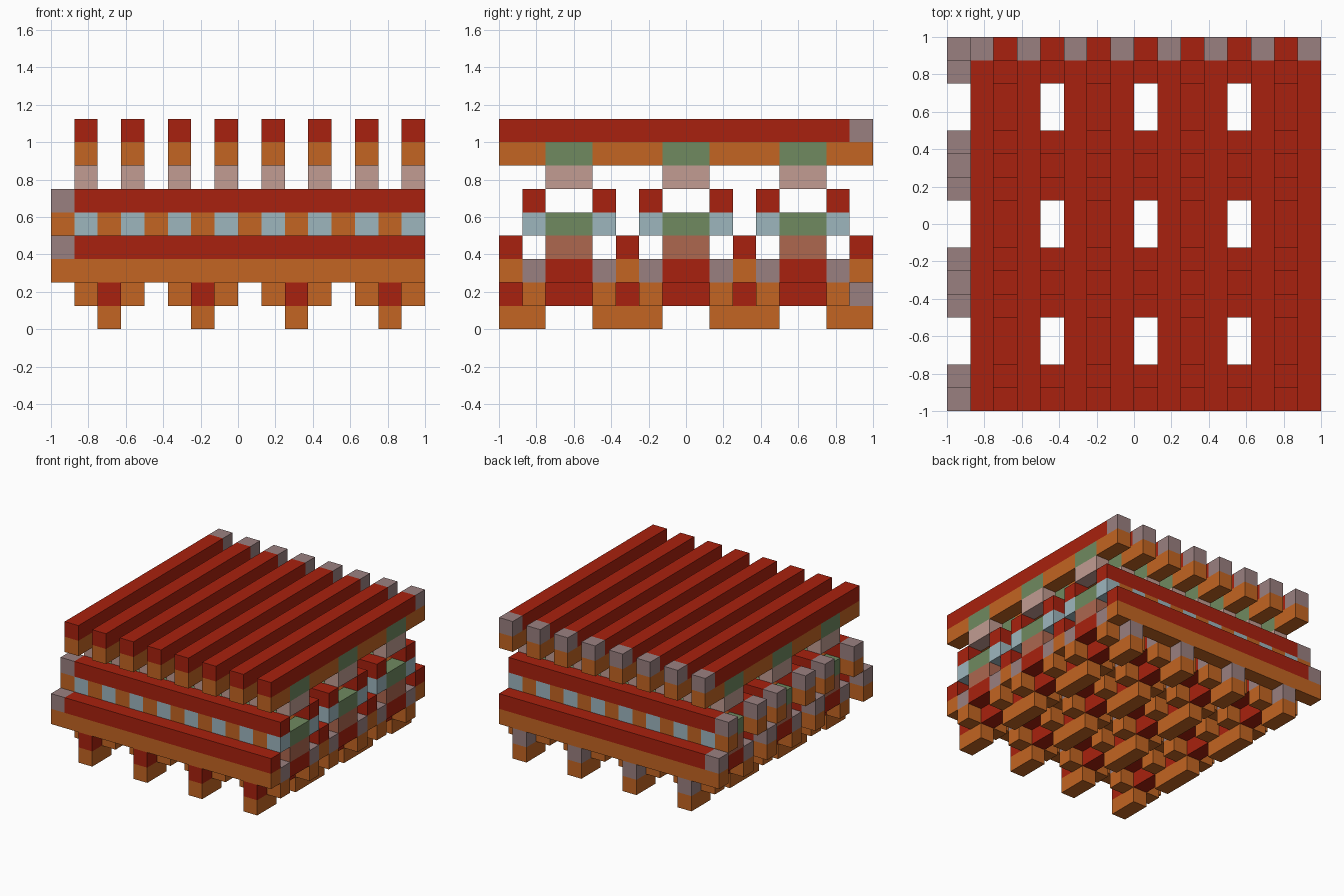
import bpy
import bmesh
from mathutils import Matrix, Vector

cube = bpy.data.objects.get("Cube")
if cube:
    bpy.data.objects.remove(cube, do_unlink=True)

CELL = 0.125   # one grid unit
N = 16         # units along each side


def linear(v):
    return v / 12.92 if v <= 0.04045 else ((v + 0.055) / 1.055) ** 2.4


def material(name, r, g, b):
    mat = bpy.data.materials.new(name)
    colour = [linear(c / 255) for c in (r, g, b)] + [1.0]
    mat.use_nodes = True
    mat.diffuse_color = colour
    bsdf = next(n for n in mat.node_tree.nodes if n.type == 'BSDF_PRINCIPLED')
    bsdf.inputs["Base Color"].default_value = colour
    return mat


MATS = {
    "red": material("brick red", 169, 33, 14),
    "orange": material("burnt orange", 195, 101, 34),
    "grey": material("mauve grey", 154, 128, 128),
    "blue": material("pale blue", 157, 182, 190),
    "green": material("sage green", 112, 138, 96),
    "pink": material("dusty pink", 194, 156, 146),
    "clay": material("clay brown", 173, 103, 79),
}


def build(name, boxes):
    """One object from boxes of (colour, start cell, size in cells)."""
    bm = bmesh.new()
    colours = []
    for colour, start, size in boxes:
        if colour not in colours:
            colours.append(colour)
        centre = Vector(start) + Vector(size) / 2 - Vector((N / 2, N / 2, 0))
        mat = Matrix.Translation(centre * CELL) @ Matrix.Diagonal((*(Vector(size) * CELL), 1))
        verts = bmesh.ops.create_cube(bm, size=1, matrix=mat)["verts"]
        for face in {f for v in verts for f in v.link_faces}:
            face.material_index = colours.index(colour)
    mesh = bpy.data.meshes.new(name)
    bm.to_mesh(mesh)
    bm.free()
    for colour in colours:
        mesh.materials.append(MATS[colour])
    obj = bpy.data.objects.new(name, mesh)
    bpy.context.collection.objects.link(obj)


slats = range(1, N, 2)            # x of top slats and everything hung below
ground_beams = range(2, N, 4)     # x of the lowest beams
cross_beams = range(0, N, 5)      # y of the lower cross beams
bays = cross_beams[:-1]           # each bay starts at a cross beam
rails = [b + d for b in bays for d in (1, 4)]


# Ground beams: a full red cap on separate orange feet
for n, x in enumerate(ground_beams):
    boxes = [("red", (x, 0, 1), (1, N - 1, 1)), ("grey", (x, N - 1, 1), (1, 1, 1))]
    for y in cross_beams:
        lo, hi = max(y - 1, 0), min(y + 2, N)
        boxes.append(("orange", (x, lo, 0), (1, hi - lo, 1)))
    build(f"ground_beam_{n + 1}", boxes)

# Lower cross beams
for n, y in enumerate(cross_beams):
    build(f"cross_beam_{n + 1}", [
        ("orange", (0, y, 2), (N, 1, 1)),
        ("grey", (0, y, 3), (1, 1, 1)),
        ("red", (1, y, 3), (N - 1, 1, 1)),
    ])

# Upper rails, pale blue where the short ties meet them
for n, y in enumerate(rails):
    boxes = [("grey", (0, y, 5), (1, 1, 1)), ("red", (1, y, 5), (N - 1, 1, 1))]
    boxes += [("blue" if x in slats else "orange", (x, y, 4), (1, 1, 1)) for x in range(N)]
    build(f"rail_{n + 1}", boxes)

# Short bridges on two legs, with a clay stem and a green tie above
for n, b in enumerate(bays):
    bridges, ties = [], []
    for x in slats:
        for y in (b + 1, b + 4):
            bridges += [("orange", (x, y, 1), (1, 1, 1)), ("grey", (x, y, 2), (1, 1, 1))]
        bridges.append(("red", (x, b + 2, 2), (1, 2, 1)))
        ties += [("clay", (x, b + 2, 3), (1, 2, 1)), ("green", (x, b + 2, 4), (1, 2, 1))]
    build(f"bridge_row_{n + 1}", bridges)
    build(f"tie_row_{n + 1}", ties)

# Top slats with green joints and pink blocks under them
for n, x in enumerate(slats):
    boxes = [("red", (x, 0, 8), (1, N - 1, 1)), ("grey", (x, N - 1, 8), (1, 1, 1))]
    edge = 0
    for b in bays:
        boxes += [
            ("orange", (x, edge, 7), (1, b + 2 - edge, 1)),
            ("green", (x, b + 2, 7), (1, 2, 1)),
            ("pink", (x, b + 2, 6), (1, 2, 1)),
        ]
        edge = b + 4
    boxes.append(("orange", (x, edge, 7), (1, N - edge, 1)))
    build(f"top_slat_{n + 1}", boxes)
